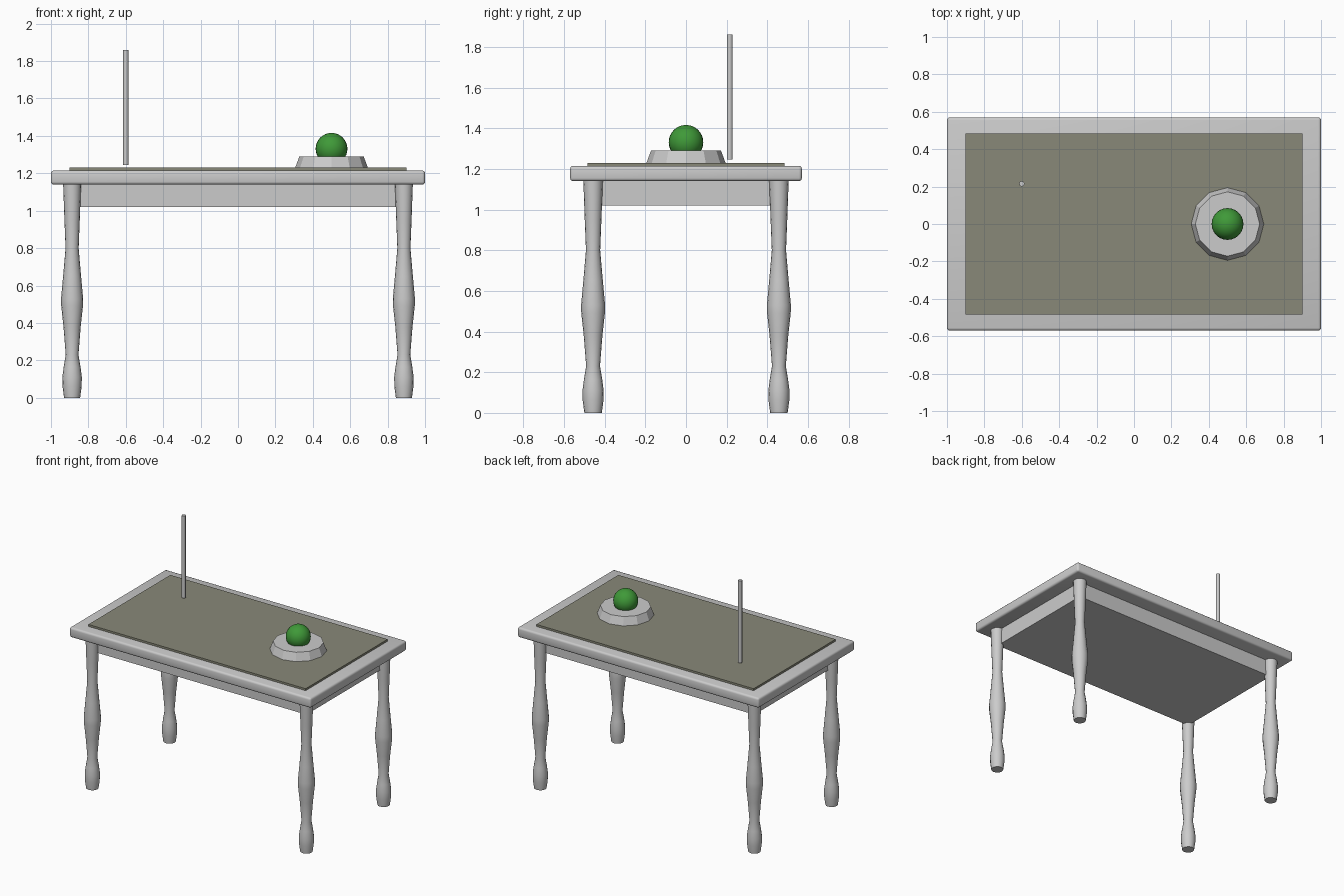
import bpy, bmesh, math
from mathutils import Matrix

cube = bpy.data.objects.get("Cube")
if cube:
    bpy.data.objects.remove(cube, do_unlink=True)


def material(name, rgb):
    mat = bpy.data.materials.new(name)
    mat.use_nodes = True
    colour = (*rgb, 1.0)
    mat.diffuse_color = colour
    mat.node_tree.nodes["Principled BSDF"].inputs["Base Color"].default_value = colour
    return mat


GREY = material("light grey", (0.6, 0.6, 0.6))
OLIVE = material("olive grey", (0.25, 0.25, 0.19))
GREEN = material("green", (0.05, 0.32, 0.04))


def finish(name, bm, mat, smooth=None):
    mesh = bpy.data.meshes.new(name)
    bmesh.ops.recalc_face_normals(bm, faces=bm.faces)
    bm.to_mesh(mesh)
    bm.free()
    mesh.materials.append(mat)
    obj = bpy.data.objects.new(name, mesh)
    bpy.context.collection.objects.link(obj)
    if smooth:
        bpy.ops.object.select_all(action="DESELECT")
        obj.select_set(True)
        bpy.context.view_layer.objects.active = obj
        bpy.ops.object.shade_smooth_by_angle(angle=math.radians(smooth))
    return obj


def box(name, half_x, half_y, bottom, top, mat, bevel=0):
    bm = bmesh.new()
    place = Matrix.Translation((0, 0, (bottom + top) / 2))
    size = Matrix.Diagonal((2 * half_x, 2 * half_y, top - bottom, 1))
    bmesh.ops.create_cube(bm, size=1, matrix=place @ size)
    if bevel:
        bmesh.ops.bevel(bm, geom=bm.edges[:], offset=bevel, segments=3,
                        profile=0.5, affect="EDGES")
    return finish(name, bm, mat, 40 if bevel else None)


def turned(name, x, y, profile, sides, mat, smooth=None):
    """Solid of revolution from (radius, height) pairs, capped at both ends."""
    bm = bmesh.new()
    rings = []
    for r, z in profile:
        angles = [2 * math.pi * i / sides for i in range(sides)]
        rings.append([bm.verts.new((x + r * math.cos(a), y + r * math.sin(a), z))
                      for a in angles])
    for low, high in zip(rings, rings[1:]):
        for i in range(sides):
            j = (i + 1) % sides
            bm.faces.new((low[i], low[j], high[j], high[i]))
    bm.faces.new(rings[0][::-1])
    bm.faces.new(rings[-1])
    return finish(name, bm, mat, smooth)


# Table: top, apron and surface mat
box("table_top", 1.0, 0.57, 1.14, 1.215, GREY, bevel=0.015)
box("apron", 0.885, 0.455, 1.02, 1.145, GREY)
box("table_mat", 0.9, 0.485, 1.21, 1.23, OLIVE)

# Four turned legs
leg_profile = [(0.043, 0), (0.051, 0.06), (0.052, 0.11), (0.045, 0.165),
               (0.034, 0.23), (0.046, 0.38), (0.058, 0.49), (0.059, 0.53),
               (0.048, 0.65), (0.035, 0.8), (0.041, 0.95), (0.048, 1.145)]
for depth, y in (("front", -0.457), ("back", 0.457)):
    for side, x in (("right", -0.887), ("left", 0.887)):
        turned(f"{depth}_{side}_leg", x, y, leg_profile, 16, GREY, 50)

# Faceted dish with a ball set into it
turned("dish", 0.5, 0, [(0.195, 1.228), (0.172, 1.29)], 12, GREY)
bm = bmesh.new()
bmesh.ops.create_uvsphere(bm, u_segments=24, v_segments=16, radius=0.085,
                          matrix=Matrix.Translation((0.5, 0, 1.331)))
finish("ball", bm, GREEN, 60)

# Thin upright rod
turned("rod", -0.6, 0.215, [(0.0145, 1.245), (0.0145, 1.86)], 8, GREY, 50)
